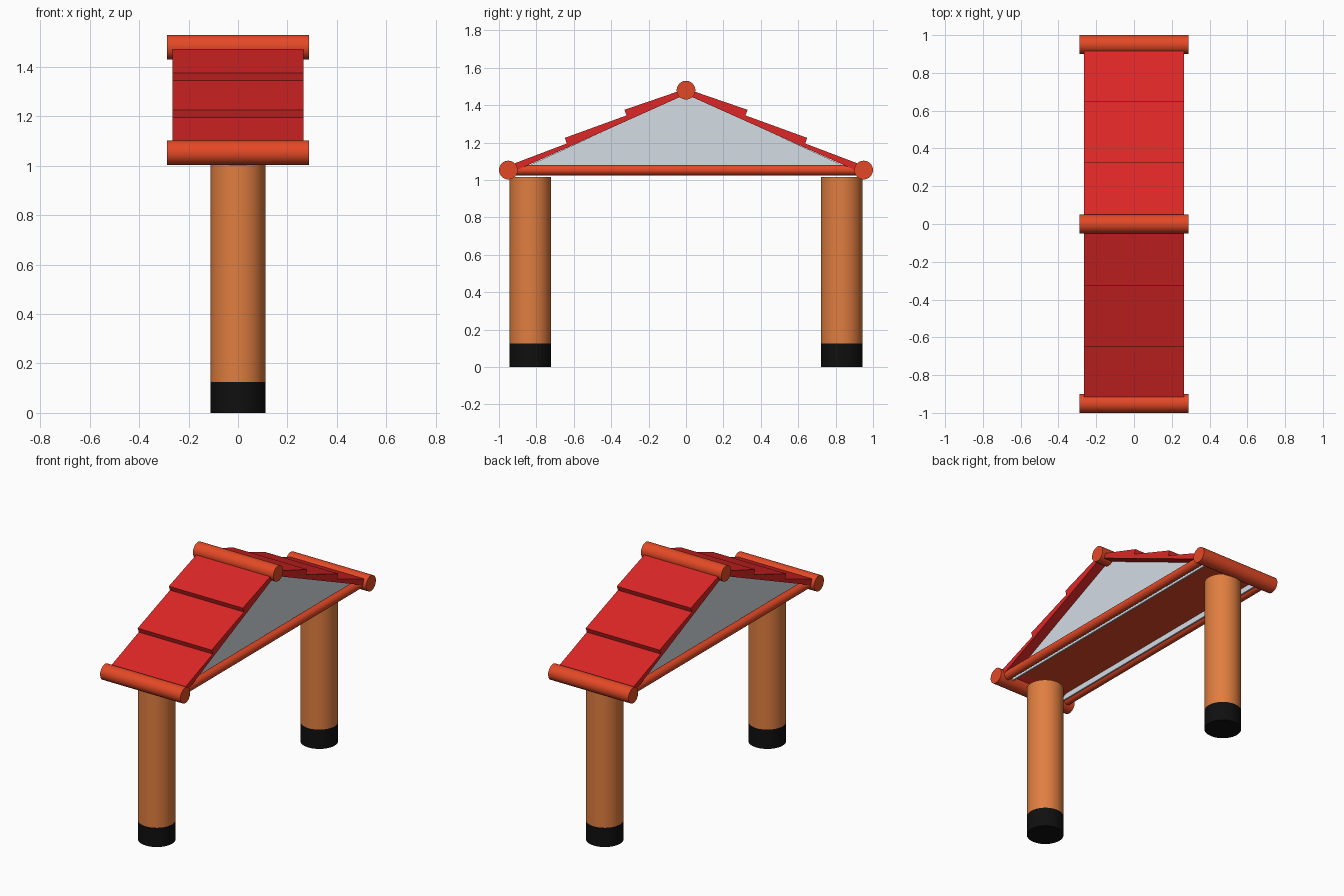
import bpy
import bmesh
import math
from mathutils import Matrix

cube = bpy.data.objects.get("Cube")
if cube:
    bpy.data.objects.remove(cube, do_unlink=True)


def linear(v):
    v /= 255
    return v / 12.92 if v <= 0.04045 else ((v + 0.055) / 1.055) ** 2.4


def material(name, r, g, b):
    m = bpy.data.materials.new(name)
    m.use_nodes = True
    color = (linear(r), linear(g), linear(b), 1)
    m.diffuse_color = color
    m.node_tree.nodes["Principled BSDF"].inputs["Base Color"].default_value = color
    return m


RED = material("roof_red", 221, 38, 38)
ORANGE = material("trim_orange", 228, 73, 38)
WOOD = material("post_wood", 224, 126, 64)
GREY = material("panel_grey", 212, 220, 228)
BLACK = material("foot_black", 15, 15, 15)


def finish(bm, name, mat, smooth=False):
    bmesh.ops.recalc_face_normals(bm, faces=bm.faces)
    mesh = bpy.data.meshes.new(name)
    bm.to_mesh(mesh)
    bm.free()
    mesh.materials.append(mat)
    ob = bpy.data.objects.new(name, mesh)
    bpy.context.collection.objects.link(ob)
    if smooth:
        bpy.ops.object.select_all(action='DESELECT')
        ob.select_set(True)
        bpy.context.view_layer.objects.active = ob
        bpy.ops.object.shade_smooth_by_angle(angle=math.radians(40))
    return ob


def rod(name, mat, radius, length, center, axis='Z'):
    """Capped cylinder along one axis."""
    bm = bmesh.new()
    turn = {'X': Matrix.Rotation(math.pi / 2, 4, 'Y'),
            'Y': Matrix.Rotation(math.pi / 2, 4, 'X'),
            'Z': Matrix()}[axis]
    bmesh.ops.create_cone(bm, cap_ends=True, segments=40, radius1=radius,
                          radius2=radius, depth=length,
                          matrix=Matrix.Translation(center) @ turn)
    return finish(bm, name, mat, True)


def extrude_x(name, mat, profile, x0, x1):
    """Extrude a (y, z) outline from x0 to x1."""
    bm = bmesh.new()
    face = bm.faces.new([bm.verts.new((x0, y, z)) for y, z in profile])
    ext = bmesh.ops.extrude_face_region(bm, geom=[face])
    verts = [v for v in ext["geom"] if isinstance(v, bmesh.types.BMVert)]
    bmesh.ops.translate(bm, verts=verts, vec=(x1 - x0, 0, 0))
    return finish(bm, name, mat)


ROOF_X = 0.265
EAVE_Y, EAVE_Z, RIDGE_Z = 0.95, 1.053, 1.48

# Stepped tile slope: ridge, two lapped steps, eave, then the underside
slope = [(0, 1.488), (0.329, 1.375), (0.318, 1.345), (0.648, 1.225),
         (0.637, 1.195), (0.95, 1.076), (0.95, 1.032), (0, 1.458)]

for side, end in ((-1, "front"), (1, "back")):
    extrude_x(end + "_roof_tiles", RED, [(side * y, z) for y, z in slope], -ROOF_X, ROOF_X)
    rod(end + "_eave_roll", ORANGE, 0.05, 0.576, (0, side * EAVE_Y, EAVE_Z), 'X')
    # Posts with dark feet
    rod(end + "_post", WOOD, 0.111, 0.89, (0, side * 0.832, 0.57))
    rod(end + "_post_foot", BLACK, 0.111, 0.125, (0, side * 0.832, 0.0625))

rod("ridge_roll", ORANGE, 0.05, 0.576, (0, 0, RIDGE_Z), 'X')

# Gable panels set back under the tiles, with a tie beam outside each
for side, end in ((1, "left"), (-1, "right")):
    extrude_x(end + "_gable_panel", GREY, [(-0.94, 1.032), (0.94, 1.032), (0, 1.462)],
              side * 0.19, side * 0.2)
    rod(end + "_tie_beam", ORANGE, 0.028, 1.88, (side * 0.235, 0, 1.053), 'Y')

# Flat ceiling between the gables
extrude_x("ceiling", ORANGE, [(-0.86, 1.068), (0.86, 1.068), (0.84, 1.08), (-0.84, 1.08)],
          -0.19, 0.19)
